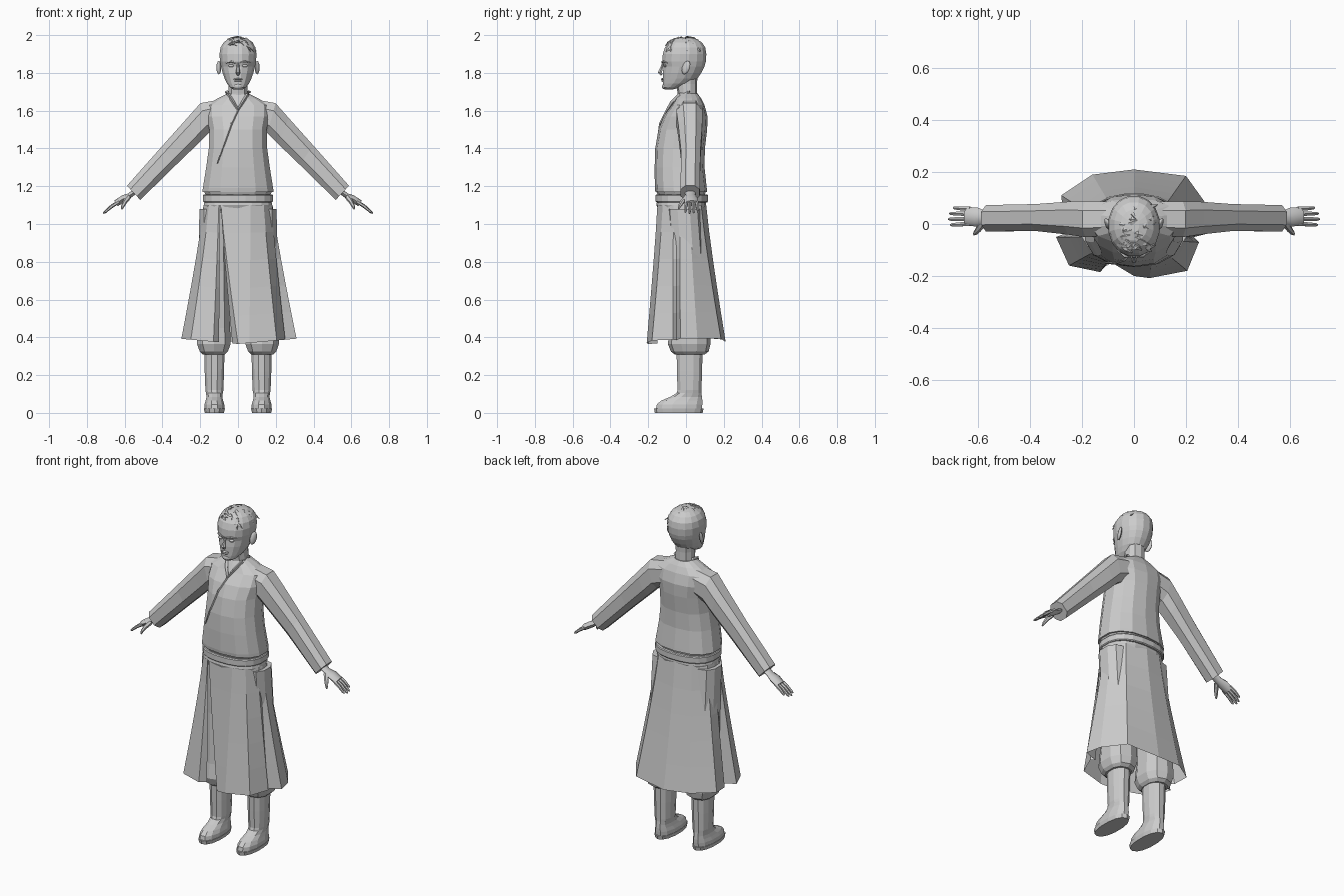
import bpy, bmesh, math, random
from mathutils import Vector

random.seed(4)
old = bpy.data.objects.get("Cube")
if old:
    bpy.data.objects.remove(old)

clay = bpy.data.materials.new("light_grey")
clay.use_nodes = True
GREY = (0.6, 0.6, 0.6, 1)
clay.diffuse_color = GREY
clay.node_tree.nodes["Principled BSDF"].inputs["Base Color"].default_value = GREY


def make(name, bm, smooth=False):
    bmesh.ops.recalc_face_normals(bm, faces=bm.faces)
    me = bpy.data.meshes.new(name)
    bm.to_mesh(me)
    bm.free()
    me.materials.append(clay)
    ob = bpy.data.objects.new(name, me)
    bpy.context.collection.objects.link(ob)
    if smooth:
        bpy.ops.object.select_all(action='DESELECT')
        ob.select_set(True)
        bpy.context.view_layer.objects.active = ob
        bpy.ops.object.shade_smooth_by_angle(angle=math.radians(40))
    return ob


def loft(bm, rings, closed=True, caps=True):
    rows = [[bm.verts.new(p) for p in ring] for ring in rings]
    n = len(rows[0])
    for a, b in zip(rows, rows[1:]):
        for i in range(n if closed else n - 1):
            j = (i + 1) % n
            bm.faces.new((a[i], a[j], b[j], b[i]))
    if caps and closed:
        bm.faces.new(rows[0])
        bm.faces.new(rows[-1])


def power(v, e):
    return math.copysign(abs(v) ** e, v)


def oval(z, rx, front, back, n=12, cx=0, e=0.85):
    """Horizontal ring between a front and a back y value."""
    mid, ry = (front + back) / 2, (back - front) / 2
    angles = [math.tau * (i + 0.5) / n for i in range(n)]
    return [Vector((cx + rx * power(math.cos(a), e), mid + ry * power(math.sin(a), e), z))
            for a in angles]


def body(name, levels, n=12, cx=0, e=0.85, smooth=False):
    bm = bmesh.new()
    loft(bm, [oval(*lv, n=n, cx=cx, e=e) for lv in levels])
    return make(name, bm, smooth)


def tube(bm, points, radii, n=6, flat=1.0):
    pts = [Vector(p) for p in points]
    rings = []
    for i, p in enumerate(pts):
        d = (pts[min(i + 1, len(pts) - 1)] - pts[max(i - 1, 0)]).normalized()
        ref = Vector((0, 1, 0)) if abs(d.y) < 0.9 else Vector((1, 0, 0))
        u = d.cross(ref).normalized()
        v = d.cross(u)
        rings.append([p + radii[i] * (u * math.cos(t) * flat + v * math.sin(t))
                      for t in [math.tau * k / n for k in range(n)]])
    loft(bm, rings)


def blob(name, loc, size, sides=10):
    bm = bmesh.new()
    bmesh.ops.create_uvsphere(bm, u_segments=sides, v_segments=sides // 2 + 1, radius=1)
    for v in bm.verts:
        v.co = Vector(loc) + Vector(a * b for a, b in zip(v.co, size))
    return make(name, bm, True)


# Tunic and belt
body("tunic", [(1.17, .193, -.162, .112), (1.19, .19, -.165, .11), (1.3, .172, -.166, .098),
               (1.4, .158, -.163, .1), (1.5, .155, -.146, .112), (1.57, .17, -.118, .114),
               (1.63, .17, -.075, .098), (1.665, .11, -.055, .08), (1.69, .058, -.04, .062)], 14)
body("tunic_underside", [(1.155, .175, -.15, .1), (1.175, .185, -.158, .106)], 14)
body("belt", [(1.115, .183, -.158, .114), (1.12, .187, -.163, .118),
              (1.152, .187, -.163, .118), (1.157, .183, -.158, .114)], 20)

# Crossed neckline and wrap edge
bm = bmesh.new()
for s in (-1, 1):
    tube(bm, [(s * .058, .02, 1.7), (s * .05, -.03, 1.685), (s * .025, -.072, 1.645),
              (0, -.098, 1.605)], [.012, .013, .012, .008], 4, .7)
tube(bm, [(0, -.1, 1.605), (-.035, -.137, 1.53), (-.075, -.15, 1.42), (-.11, -.15, 1.32)],
     [.006, .006, .006, .003], 4)
make("collar", bm)

# Skirt: hem points with the matching waist angle; pleats at both sides, slit in front
HEM = [(-.1, -.15, 242), (-.13, -.185, 240), (-.25, -.16, 215), (-.3, -.05, 188),
       (-.22, -.02, 182), (-.27, .02, 175), (-.28, .11, 155), (-.16, .19, 120),
       (0, .21, 90), (.2, .185, 50), (.29, .06, 15), (.31, -.03, 358), (.23, -.05, 352),
       (.25, -.07, 345), (.205, -.18, 315), (.06, -.208, 288), (0, -.2, 244), (-.03, -.15, 244)]
rows = []
for k in range(6):
    t = k / 5
    row = []
    for x, y, a in HEM:
        a = math.radians(a)
        top = Vector((.183 * power(math.cos(a), .85), -.025 + .132 * power(math.sin(a), .85), 1.1))
        low = Vector((x, y, .365 + .09 * abs(x) + .05 * max(y, 0)))
        p = top.lerp(low, t)
        flare = t ** 1.15
        p.x, p.y = top.x + (x - top.x) * flare, top.y + (y - top.y) * flare
        row.append(p)
    rows.append(row)
bm = bmesh.new()
loft(bm, rows, closed=False)
make("skirt", bm)
body("skirt_waist", [(1.06, .172, -.14, .09), (1.1, .183, -.157, .107),
                     (1.125, .178, -.152, .105)], 18)

for s, side in ((1, "left"), (-1, "right")):
    # Trouser leg gathered above the boot
    body(side + "_trouser_leg", [(.31, .062, -.06, .1), (.325, .078, -.08, .12),
                                 (.365, .093, -.096, .13), (.45, .09, -.085, .125),
                                 (.75, .083, -.08, .1), (1.08, .08, -.1, .075)], 10, s * .128)
    # Boot and sole
    body(side + "_boot", [(.02, .055, -.163, .088), (.045, .054, -.158, .09),
                          (.065, .048, -.135, .09), (.085, .043, -.085, .087),
                          (.105, .046, -.052, .084), (.12, .049, -.047, .084),
                          (.22, .053, -.05, .087), (.33, .055, -.052, .09)], 12, s * .125, .9)
    body(side + "_sole", [(0, .052, -.165, .088), (.022, .057, -.169, .093)], 14, s * .125, .9)

    # Sleeve: top x, z, bottom x, z, front y, back y
    rings = []
    for xt, zt, xb, zb, y0, y1 in [(.09, 1.665, .1, 1.5, -.05, .09), (.2, 1.645, .155, 1.475, -.055, .092),
                                   (.27, 1.566, .21, 1.42, -.045, .09), (.4, 1.42, .325, 1.31, -.03, .08),
                                   (.59, 1.205, .515, 1.125, -.032, .076)]:
        a, b = Vector((xt * s, 0, zt)), Vector((xb * s, 0, zb))
        ring = []
        for k in range(8):
            t = math.tau * (k + .5) / 8
            p = a.lerp(b, .5 - .5 * power(math.cos(t), .8))
            p.y = (y0 + y1) / 2 + (y1 - y0) / 2 * power(math.sin(t), .8)
            ring.append(p)
        rings.append(ring)
    bm = bmesh.new()
    loft(bm, rings)
    make(side + "_sleeve", bm)

    # Hand with four fingers and a thumb
    bm = bmesh.new()
    tube(bm, [(s * .54, .022, 1.175), (s * .575, .024, 1.15), (s * .605, .027, 1.135),
              (s * .645, .03, 1.11)], [.028, .027, .037, .035], 8, .5)
    for k, reach in enumerate((.9, 1, .95, .75)):
        y = .001 + k * .019
        tip = Vector((s * (.638 + .076 * reach), y + (k - 1.5) * .003, 1.112 - .056 * reach))
        base = Vector((s * .63, y, 1.118))
        tube(bm, [base, base.lerp(tip, .5) + Vector((0, 0, .004)), base.lerp(tip, .9), tip],
             [.0095, .009, .007, .003], 6)
    tube(bm, [(s * .58, .005, 1.142), (s * .598, -.02, 1.118), (s * .61, -.034, 1.095),
              (s * .615, -.04, 1.078)], [.014, .012, .009, .004], 6)
    make(side + "_hand", bm, True)

    # Ear, eye, brow
    ear = blob(side + "_ear", (s * .098, 0, 1.828), (.011, .021, .036))
    for v in ear.data.vertices:
        v.co.x += s * (v.co.y + .01) * .35
        v.co.y += (v.co.z - 1.828) * .25
    blob(side + "_eye", (s * .036, -.112, 1.838), (.016, .01, .008))
    bm = bmesh.new()
    tube(bm, [(s * .012, -.127, 1.853), (s * .036, -.123, 1.861), (s * .064, -.1, 1.853)],
         [.004, .006, .003], 5)
    make(side + "_brow", bm, True)

# Neck and head
body("neck", [(1.64, .062, -.045, .065), (1.69, .054, -.045, .058), (1.74, .052, -.05, .058),
              (1.79, .055, -.05, .062)], 10)
body("head", [(1.712, .024, -.113, -.07), (1.722, .042, -.122, -.035), (1.745, .06, -.124, .025),
              (1.77, .072, -.124, .062), (1.8, .083, -.124, .083), (1.835, .092, -.12, .1),
              (1.86, .097, -.127, .107), (1.9, .1, -.125, .11), (1.935, .094, -.113, .104),
              (1.962, .077, -.092, .085), (1.98, .052, -.065, .055), (1.988, .02, -.03, .02)],
     16, 0, .95)

# Nose and mouth
bm = bmesh.new()
tube(bm, [(0, -.122, 1.85), (0, -.13, 1.825), (0, -.138, 1.803), (0, -.128, 1.789)],
     [.006, .008, .0125, .007], 6)
make("nose", bm, True)
blob("upper_lip", (0, -.124, 1.767), (.025, .008, .005))
blob("lower_lip", (0, -.123, 1.758), (.021, .008, .005))
blob("chin", (0, -.113, 1.729), (.024, .014, .016))

# Short swept locks over the crown
bm = bmesh.new()
for k in range(26):
    x0 = random.uniform(-.07, .06)
    y0 = random.uniform(-.1, .06)
    dx, dy = random.uniform(.015, .045), random.uniform(-.03, .02)
    path = []
    for j, lift in enumerate((-.006, .004, .007)):
        x, y = x0 + dx * j * .6, y0 + dy * j * .6
        h = 1 - (x / .101) ** 2 - ((y + .008) / .119) ** 2
        path.append((x, y, 1.885 + .103 * math.sqrt(max(h, .04)) + lift))
    tube(bm, path, [.012, .011, .002], 4, .45)
make("hair_locks", bm)
